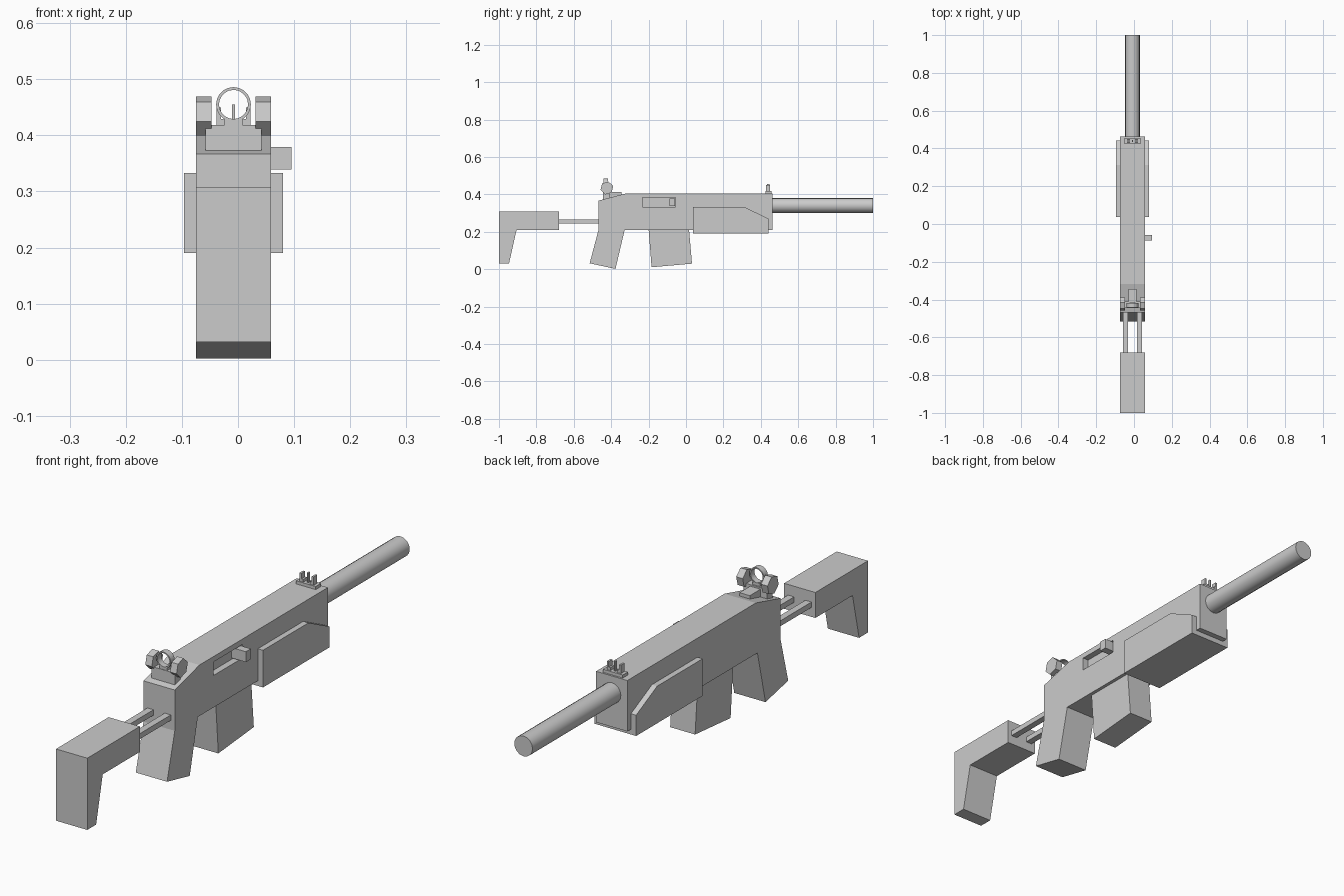
import bpy, bmesh, math
from mathutils import Matrix, Vector

if "Cube" in bpy.data.objects:
    bpy.data.objects.remove(bpy.data.objects["Cube"])

CX = -0.008      # centre plane of the rifle
HW = 0.0665      # half width of receiver and stock


def finish(bm, name, smooth=False):
    bmesh.ops.recalc_face_normals(bm, faces=bm.faces)
    me = bpy.data.meshes.new(name)
    bm.to_mesh(me)
    bm.free()
    ob = bpy.data.objects.new(name, me)
    bpy.context.collection.objects.link(ob)
    if smooth:
        bpy.ops.object.select_all(action='DESELECT')
        ob.select_set(True)
        bpy.context.view_layer.objects.active = ob
        bpy.ops.object.shade_smooth_by_angle(angle=math.radians(40))
    return ob


def prism(name, profile, x0, x1):
    """Extrude a (y, z) profile from x0 to x1."""
    bm = bmesh.new()
    face = bm.faces.new([bm.verts.new((x0, y, z)) for y, z in profile])
    ext = bmesh.ops.extrude_face_region(bm, geom=[face])
    moved = [v for v in ext["geom"] if isinstance(v, bmesh.types.BMVert)]
    bmesh.ops.translate(bm, verts=moved, vec=(x1 - x0, 0, 0))
    return finish(bm, name)


def box(name, x0, x1, y0, y1, z0, z1):
    return prism(name, [(y0, z0), (y1, z0), (y1, z1), (y0, z1)], x0, x1)


# Receiver and pistol grip in one profile
receiver = prism("receiver_and_grip", [
    (0.463, 0.21), (0.463, 0.406), (-0.318, 0.406), (-0.468, 0.367),
    (-0.468, 0.21), (-0.515, 0.032), (-0.377, 0.002), (-0.328, 0.21)],
    CX - HW, CX + HW)

# Ejection port cut into the right side
cutter = box("port_cutter", CX + HW - 0.025, CX + HW + 0.05, -0.233, -0.056, 0.333, 0.385)
cutter.hide_render = True
mod = receiver.modifiers.new("port", 'BOOLEAN')
mod.operation = 'DIFFERENCE'
mod.solver = 'EXACT'
mod.object = cutter
bpy.ops.object.select_all(action='DESELECT')
receiver.select_set(True)
bpy.context.view_layer.objects.active = receiver
bpy.ops.object.modifier_apply(modifier=mod.name)
bpy.data.objects.remove(cutter)

box("charging_handle", CX + HW - 0.027, 0.095, -0.088, -0.058, 0.339, 0.379)

# Handguard wrapped around the front of the receiver
prism("handguard", [(0.037, 0.19), (0.441, 0.19), (0.441, 0.27),
                    (0.313, 0.333), (0.037, 0.333)], CX - 0.0885, CX + 0.0885)

# Magazine
prism("magazine", [(-0.2, 0.215), (-0.184, 0.011), (0.032, 0.03), (0.016, 0.215)],
      CX - 0.053, CX + 0.053)

# Barrel
bm = bmesh.new()
bmesh.ops.create_cone(bm, cap_ends=True, segments=16, radius1=0.039, radius2=0.039,
                      depth=0.56, matrix=Matrix.Translation((CX, 0.72, 0.341))
                      @ Matrix.Rotation(math.pi / 2, 4, 'X'))
finish(bm, "barrel", smooth=True)

# Shoulder stock with two rods
prism("stock", [(-1, 0.032), (-0.946, 0.032), (-0.906, 0.21), (-0.68, 0.21),
                (-0.68, 0.308), (-1, 0.308)], CX - HW, CX + HW)
for side, s in (("left", -1), ("right", 1)):
    x = CX + s * 0.037
    box(f"stock_rod_{side}", x - 0.013, x + 0.013, -0.70, -0.45, 0.246, 0.267)

# Rear sight: base, tongue, stem, aperture ring and hexagonal knobs
box("rear_sight_base", CX - 0.05, CX + 0.05, -0.444, -0.41, 0.37, 0.418)
box("rear_sight_tongue", CX - 0.022, CX + 0.022, -0.42, -0.345, 0.38, 0.412)
box("rear_sight_stem", CX - 0.016, CX + 0.016, -0.442, -0.416, 0.41, 0.429)

bm = bmesh.new()
loop = [bm.verts.new((CX + r, y, 0.455)) for r, y in
        ((0.026, -0.442), (0.031, -0.442), (0.031, -0.418), (0.026, -0.418))]
edges = [bm.edges.new((loop[i], loop[(i + 1) % 4])) for i in range(4)]
bmesh.ops.spin(bm, geom=loop + edges, cent=Vector((CX, 0, 0.455)), axis=(0, 1, 0),
               angle=2 * math.pi, steps=20)
bmesh.ops.remove_doubles(bm, verts=bm.verts, dist=0.0001)
finish(bm, "rear_sight_ring", smooth=True)

hexagon = [(-0.423 + 0.0355 * math.cos(math.radians(76 + 60 * k)),
            0.4345 + 0.0355 * math.sin(math.radians(76 + 60 * k))) for k in range(6)]
for side, s in (("left", -1), ("right", 1)):
    prism(f"rear_sight_knob_{side}", hexagon, CX + s * 0.039, CX + s * HW)

# Front sight: plate, post and two ears
box("front_sight_plate", CX - 0.042, CX + 0.042, 0.424, 0.456, 0.40, 0.418)
box("front_sight_post", CX - 0.003, CX + 0.003, 0.434, 0.446, 0.41, 0.455)
for side, s in (("left", -1), ("right", 1)):
    box(f"front_sight_foot_{side}", CX + s * 0.014, CX + s * 0.03, 0.428, 0.45, 0.41, 0.429)
    box(f"front_sight_ear_{side}", CX + s * 0.022, CX + s * 0.03, 0.428, 0.45, 0.425, 0.45)
